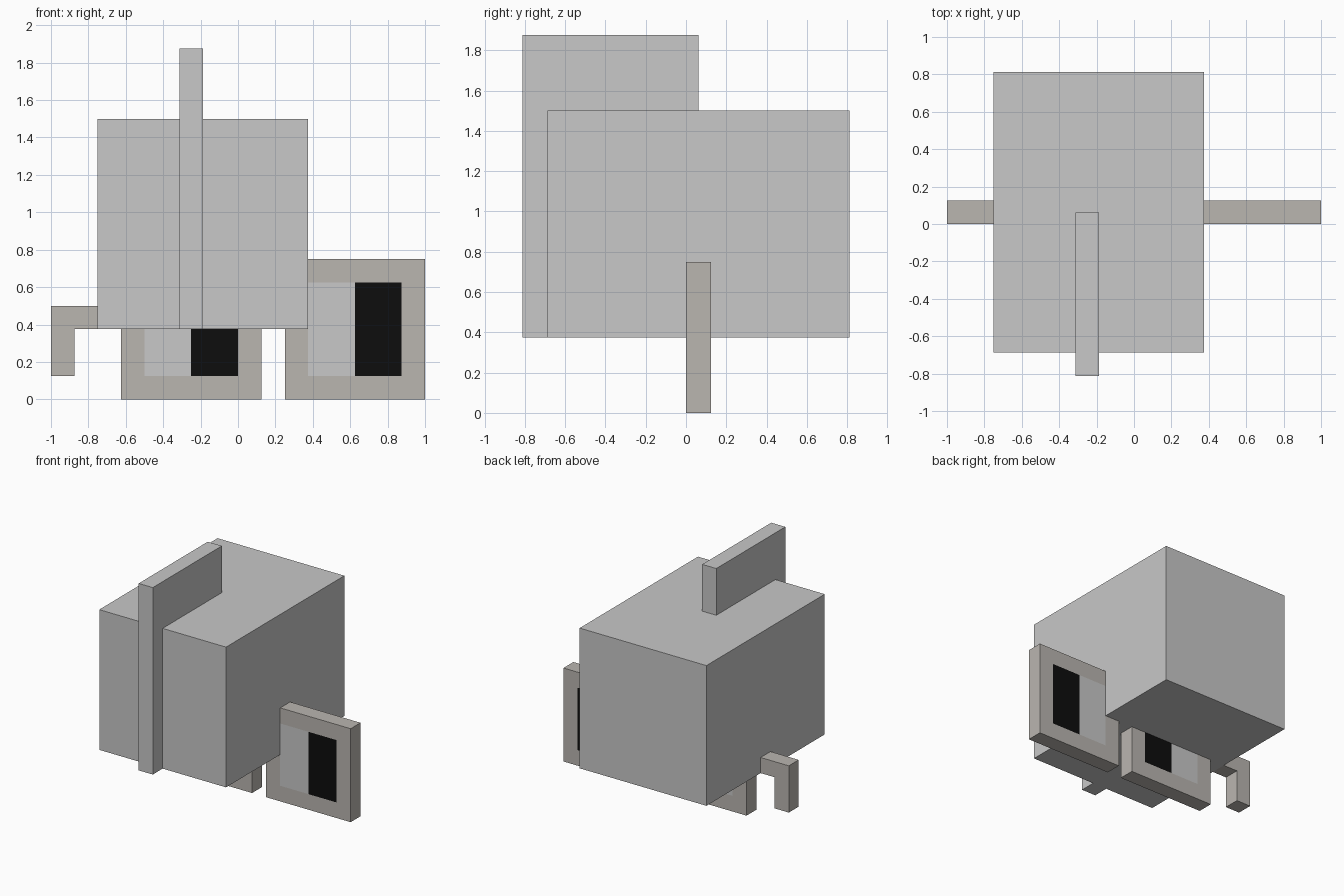
import bpy
import bmesh

if "Cube" in bpy.data.objects:
    bpy.data.objects.remove(bpy.data.objects["Cube"])


def material(name, r, g, b):
    m = bpy.data.materials.new(name)
    m.diffuse_color = (r, g, b, 1)
    m.use_nodes = True
    m.node_tree.nodes["Principled BSDF"].inputs["Base Color"].default_value = m.diffuse_color
    return m


light_grey = material("light grey", 0.578, 0.578, 0.578)
warm_grey = material("warm grey", 0.491, 0.465, 0.434)
black = material("black", 0.004, 0.004, 0.004)


def add_object(name, bm, mats):
    mesh = bpy.data.meshes.new(name)
    bm.to_mesh(mesh)
    bm.free()
    for m in mats:
        mesh.materials.append(m)
    ob = bpy.data.objects.new(name, mesh)
    bpy.context.collection.objects.link(ob)
    return ob


def box(name, lo, hi, mat):
    bm = bmesh.new()
    bmesh.ops.create_cube(bm, size=1)
    for v in bm.verts:
        v.co = [h if c > 0 else l for c, l, h in zip(v.co, lo, hi)]
    return add_object(name, bm, [mat])


# Head block and the upright fin on its front
box("head", (-0.75, -0.6875, 0.375), (0.375, 0.8125, 1.5), light_grey)
box("fin", (-0.3125, -0.8125, 0.375), (-0.1875, 0.0625, 1.875), light_grey)

# Glasses: pixel grid, top row first (F frame, W light lens, B dark lens)
CELL = 0.125
ROWS = ["...FFFFFF.FFFFFF",
        "...FWWBBF.FWWBBF",
        "FFFFWWBBFFFWWBBF",
        "F..FWWBBF.FWWBBF",
        "F..FWWBBF.FWWBBF",
        "...FFFFFF.FFFFFF"]

bm = bmesh.new()
for r, row in enumerate(ROWS):
    z = (len(ROWS) - 1 - r) * CELL
    for c, kind in enumerate(row):
        if kind == ".":
            continue
        x = -1 + c * CELL
        corners = [(x, z), (x + CELL, z), (x + CELL, z + CELL), (x, z + CELL)]
        face = bm.faces.new([bm.verts.new((px, 0, pz)) for px, pz in corners])
        face.material_index = "FWB".index(kind)
bmesh.ops.remove_doubles(bm, verts=bm.verts, dist=1e-4)
glasses = add_object("glasses", bm, [warm_grey, light_grey, black])

# Thicken backwards from the front plane
solid = glasses.modifiers.new("thickness", 'SOLIDIFY')
solid.thickness = CELL
solid.offset = -1
